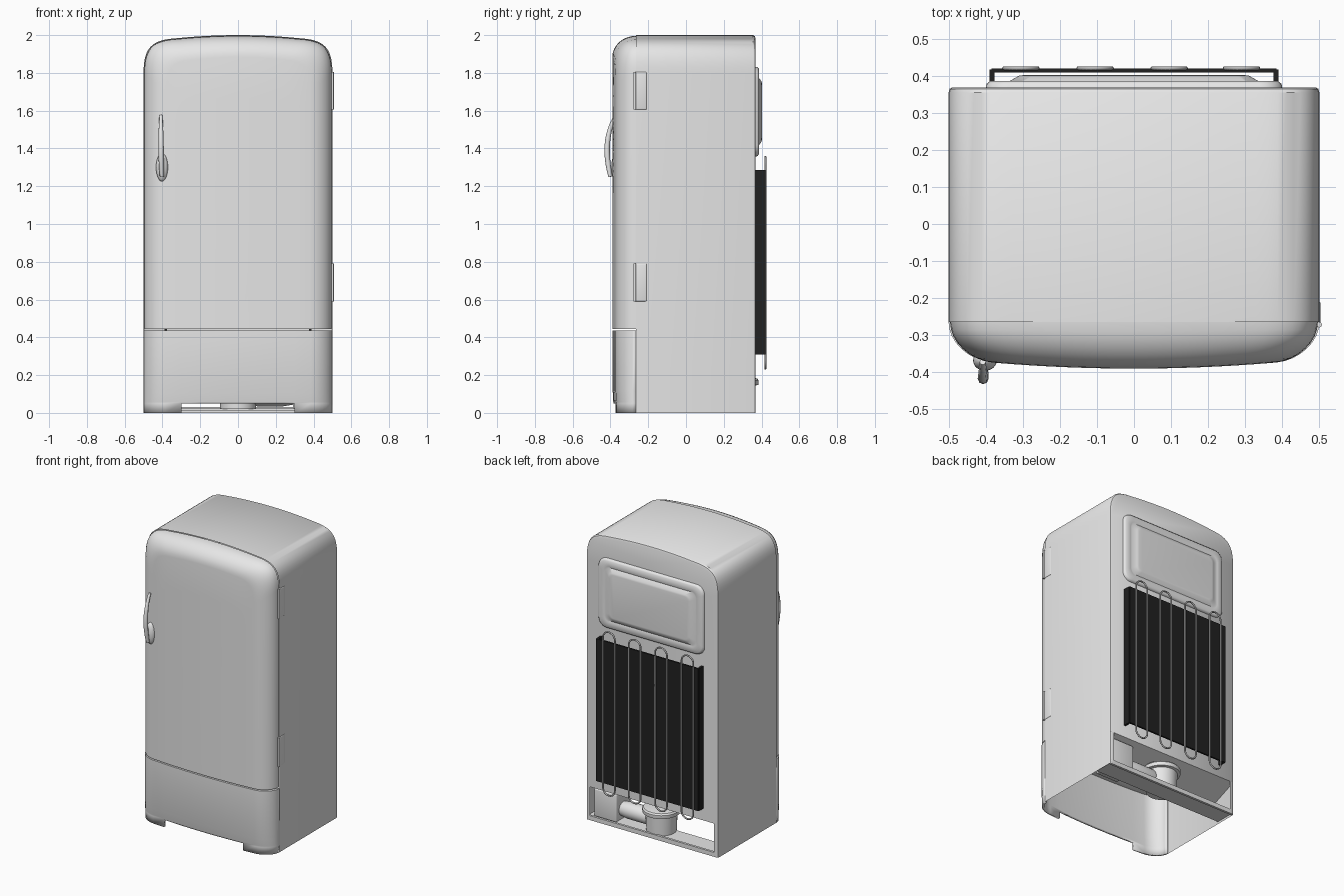
import bpy, bmesh, math
from mathutils import Vector

if "Cube" in bpy.data.objects:
    bpy.data.objects.remove(bpy.data.objects["Cube"])


def material(name, rgb):
    m = bpy.data.materials.new(name)
    m.diffuse_color = (*rgb, 1)
    m.use_nodes = True
    m.node_tree.nodes["Principled BSDF"].inputs["Base Color"].default_value = m.diffuse_color
    return m


WHITE = material("enamel_white", (0.8, 0.8, 0.8))
BLACK = material("condenser_black", (0.015, 0.015, 0.015))
STEEL = material("coil_steel", (0.5, 0.5, 0.5))


def finish(ob, mat, angle=35):
    ob.data.materials.append(mat)
    bpy.ops.object.select_all(action='DESELECT')
    ob.select_set(True)
    bpy.context.view_layer.objects.active = ob
    if ob.type == 'CURVE':
        bpy.ops.object.convert(target='MESH')
    bpy.ops.object.shade_smooth_by_angle(angle=math.radians(angle))
    return ob


def from_bmesh(name, bm, mat, angle=35):
    me = bpy.data.meshes.new(name)
    bm.to_mesh(me)
    bm.free()
    ob = bpy.data.objects.new(name, me)
    bpy.context.collection.objects.link(ob)
    return finish(ob, mat, angle)


def loft(rings, closed=False, flip=False):
    """Skin a list of equally long rings of points."""
    bm = bmesh.new()
    vs = [[bm.verts.new(p) for p in r] for r in rings]
    n = len(rings[0])
    for a, b in zip(vs, vs[1:]):
        for i in range(n if closed else n - 1):
            k = (i + 1) % n
            q = (a[i], a[k], b[k], b[i])
            bm.faces.new(q[::-1] if flip else q)
    return bm, vs


def box(name, lo, hi, mat, bevel=0.0):
    bm = bmesh.new()
    bmesh.ops.create_cube(bm, size=1)
    for v in bm.verts:
        v.co = Vector([(l + h) / 2 + c * (h - l) for l, h, c in zip(lo, hi, v.co)])
    if bevel:
        bmesh.ops.bevel(bm, geom=bm.edges[:], offset=bevel, segments=3, profile=0.5, affect='EDGES')
    return from_bmesh(name, bm, mat)


def cylinder(name, centre, radii_z, mat, axis='Z', seg=32):
    """Turned part: (radius, offset along axis) pairs, capped at both ends."""
    def pt(r, h, a):
        u, v = r * math.cos(a), r * math.sin(a)
        return Vector(centre) + Vector((u, v, h) if axis == 'Z' else (h, u, v))
    bm, vs = loft([[pt(r, h, 2 * math.pi * i / seg) for i in range(seg)] for r, h in radii_z], closed=True)
    bm.faces.new(vs[0][::-1])
    bm.faces.new(vs[-1])
    return from_bmesh(name, bm, mat)


def tube(name, pts, radius, mat, cyclic=False, radii=None):
    cu = bpy.data.curves.new(name, 'CURVE')
    cu.dimensions = '3D'
    cu.bevel_depth = radius
    cu.bevel_resolution = 2
    cu.use_fill_caps = True
    sp = cu.splines.new('POLY')
    sp.points.add(len(pts) - 1)
    for i, (p, q) in enumerate(zip(sp.points, pts)):
        p.co = (*q, 1)
        p.radius = radii[i] if radii else 1
    sp.use_cyclic_u = cyclic
    ob = bpy.data.objects.new(name, cu)
    bpy.context.collection.objects.link(ob)
    return finish(ob, mat, 60)


def bezier(ps, t):
    ps = [Vector(p) for p in ps]
    while len(ps) > 1:
        ps = [a.lerp(b, t) for a, b in zip(ps, ps[1:])]
    return tuple(ps[0])


def outline(bottom):
    """Arched silhouette, bottom left over the top to bottom right."""
    half = [(0.5, z) for z in bottom]
    half += [bezier([(0.5, 1.80), (0.5, 1.93), (0.46, 1.975), (0.33, 1.983)], i / 12) for i in range(13)]
    half += [bezier([(0.33, 1.983), (0.16, 2.0), (0, 2.0)], i / 6) for i in range(1, 7)]
    return [(-x, z) for x, z in half] + half[-2::-1]


Y0 = -0.265   # seam between cabinet and door


def front_y(x, a):
    return Y0 - math.sin(a) * (0.125 - 0.028 * (x / 0.5) ** 2)


# Cabinet shell, open underneath, with a machine opening low in the back
out = outline([0, 0.23])
rings = [[(x * s, y, z * t) for x, z in out] for y, s, t in
         ((Y0, 1, 1), (0.355, 1, 1), (0.364, 0.994, 0.997), (0.368, 0.982, 0.991))]
bm, vs = loft(rings)
last = vs[-1]
bm.faces.new(last[1:-1])
for a, b, s in ((last[0], last[1], -1), (last[-1], last[-2], 1)):
    c = bm.verts.new((s * 0.47, 0.368, 0))
    d = bm.verts.new((s * 0.47, 0.368, b.co.z))
    bm.faces.new((a, b, d, c) if s < 0 else (c, d, b, a))
from_bmesh("cabinet", bm, WHITE)

# Bowed door with rounded rim
angles = [math.pi / 2 * i / 8 for i in range(9)]
out = outline([0.445])
rings = []
for a in angles:
    d = 0.004 + 0.115 * (1 - math.cos(a))
    rings.append([(x * (1 - d / 0.5), front_y(x * (1 - d / 0.5), a),
                   0.445 + (z - 0.445) * (1 - d / 1.6)) for x, z in out])
rim = rings[-1]
for s in (0.85, 0.7, 0.55, 0.4, 0.25, 0.1, 0.001):
    rings.append([(x * s, front_y(x * s, math.pi / 2), 0.445 + (z - 0.445) * s) for x, y, z in rim])
bm, vs = loft(rings, flip=True)
from_bmesh("door", bm, WHITE)

# Base panel with stepped plinth and toe notch
half = []
for a in angles:
    x = 0.5 - 0.115 * (1 - math.cos(a))
    half.append((x, front_y(x, a)))
half += [(x, front_y(x, math.pi / 2)) for x in (0.3, 0.2, 0.1, 0)]
prof = [(-x, y) for x, y in half] + half[-2::-1]
levels = ((0, 0.95), (0.05, 0.95), (0.058, 0.95), (0.066, 0.975), (0.105, 0.975), (0.115, 1), (0.437, 1))
bm, vs = loft([[(x, Y0 + (y - Y0) * s, z) for x, y in prof] for z, s in levels])
bm.faces.new(vs[-1])
bmesh.ops.delete(bm, geom=[f for f in bm.faces if f.calc_center_median().z < 0.05
                           and abs(f.calc_center_median().x) < 0.3], context='FACES')
base = from_bmesh("base_panel", bm, WHITE)
sol = base.modifiers.new("thickness", 'SOLIDIFY')
sol.thickness = 0.015
sol.offset = -1

# Hinges on the right side
for name, z in (("upper_hinge", 1.705), ("lower_hinge", 0.69)):
    box(name, (0.485, -0.275, z - 0.1), (0.503, -0.208, z + 0.1), WHITE, 0.006)
    cylinder(name + "_pin", (0.5, -0.272, z), [(0.007, -0.1), (0.007, 0.1)], WHITE, seg=12)

# Door handle: latch plate and curved lever
bm = bmesh.new()
bmesh.ops.create_uvsphere(bm, u_segments=24, v_segments=12, radius=1)
for v in bm.verts:
    v.co = Vector((-0.402 + v.co.x * 0.032, -0.368 + v.co.y * 0.028, 1.3 + v.co.z * 0.075))
from_bmesh("handle_plate", bm, WHITE)
lever = [(-0.408, -0.372, 1.575), (-0.408, -0.43, 1.47), (-0.408, -0.425, 1.36), (-0.403, -0.40, 1.25)]
tube("handle_lever", [bezier(lever, i / 12) for i in range(13)], 0.012, WHITE,
     radii=[0.7 + 0.5 * math.sin(math.pi * i / 14) for i in range(13)])


# Raised panel on the back
def rounded_rect(w, h, y, r, zc=1.595):
    pts = []
    for k, (sx, sz) in enumerate(((1, 1), (-1, 1), (-1, -1), (1, -1))):
        for i in range(7):
            a = math.pi / 2 * (k + i / 6)
            pts.append((sx * (w - r) + r * math.cos(a), y, zc + sz * (h - r) + r * math.sin(a)))
    return pts


bm, vs = loft([rounded_rect(*p) for p in (
    (0.40, 0.238, 0.365, 0.06), (0.398, 0.236, 0.378, 0.06), (0.388, 0.226, 0.386, 0.055),
    (0.35, 0.19, 0.386, 0.04), (0.34, 0.182, 0.383, 0.04), (0.31, 0.16, 0.400, 0.035),
    (0.295, 0.148, 0.402, 0.03))], closed=True, flip=True)
bm.faces.new(vs[-1])
bmesh.ops.recalc_face_normals(bm, faces=bm.faces[:])
from_bmesh("back_panel", bm, WHITE, 50)

# Black condenser plate with side flanges
box("condenser_plate", (-0.385, 0.408, 0.31), (0.385, 0.42, 1.285), BLACK)
for side, s in (("left", -1), ("right", 1)):
    x0, x1 = sorted((s * 0.376, s * 0.39))
    box(side + "_condenser_flange", (x0, 0.366, 0.31), (x1, 0.417, 1.285), BLACK)

# Four looped cooling tubes
for n, x in enumerate((-0.305, -0.105, 0.095, 0.29)):
    loop = []
    for zc, start in ((1.31, 0), (0.28, math.pi)):
        loop += [(x + 0.045 * math.cos(start + math.pi * i / 12), 0.42,
                  zc + 0.045 * math.sin(start + math.pi * i / 12)) for i in range(13)]
    tube("cooling_tube_%d" % (n + 1), loop, 0.0055, STEEL, cyclic=True)

# Machine compartment: sloped ceiling, tray, sill, compressor, motor, control box
bm, vs = loft([[(-0.497, y, z), (0.497, y, z)] for y, z in ((0.366, 0.23), (0.12, 0.13))])
from_bmesh("compartment_ceiling", bm, WHITE)
box("tray", (-0.495, 0.22, 0.012), (0.495, 0.365, 0.022), WHITE)
box("rear_sill", (-0.49, 0.352, 0.0), (0.49, 0.368, 0.03), WHITE)
cylinder("compressor", (0, 0.265, 0), [(0.095, 0.02), (0.1, 0.145), (0.118, 0.148), (0.12, 0.155),
         (0.12, 0.172), (0.112, 0.182), (0.09, 0.186)], WHITE)
cylinder("motor", (0, 0.265, 0.09), [(0.05, 0.08), (0.055, 0.1), (0.055, 0.24), (0.045, 0.3)], WHITE, axis='X')
box("control_box", (0.29, 0.18, 0.02), (0.46, 0.34, 0.21), WHITE, 0.008)
